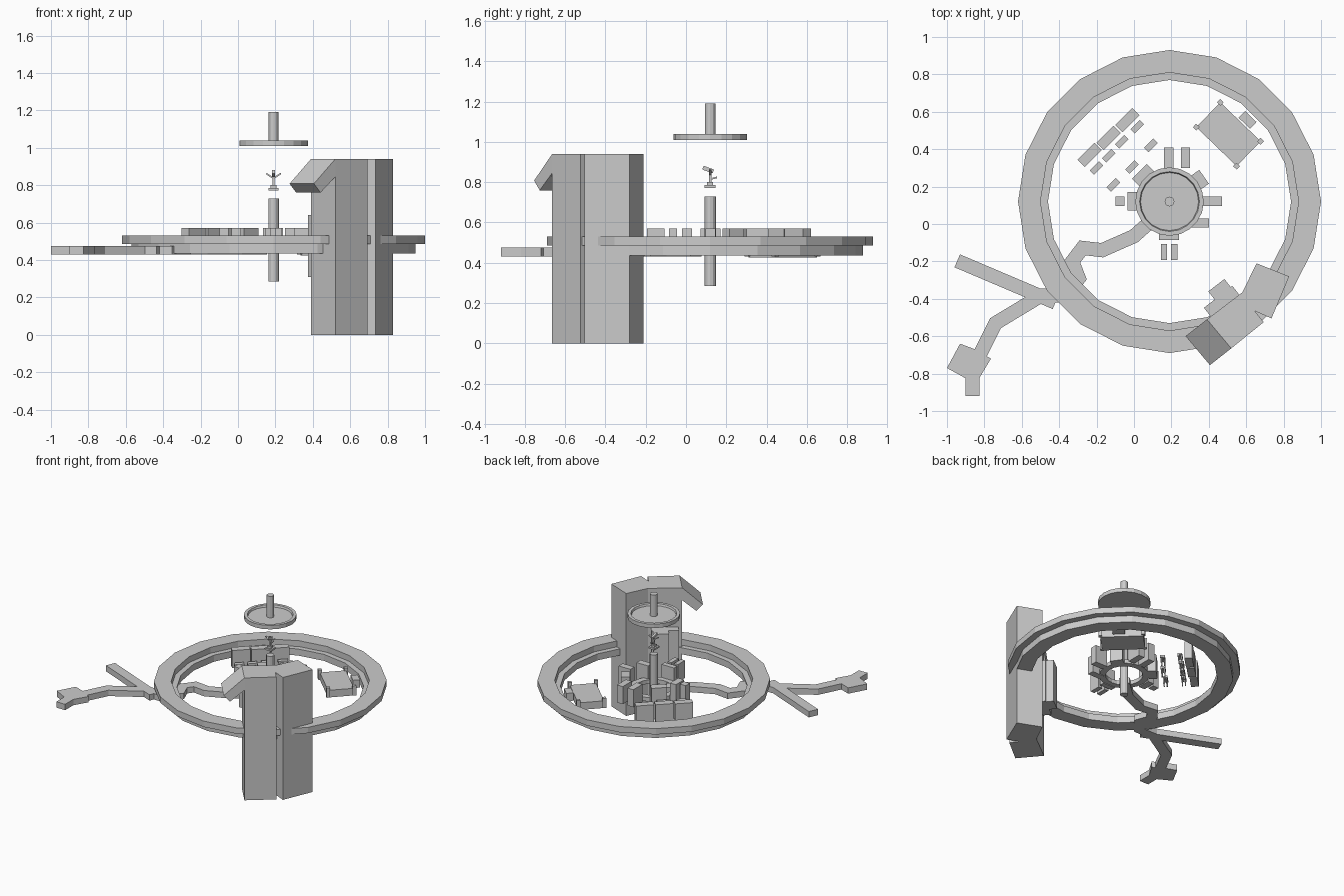
import bpy, bmesh, math
from mathutils import Vector, Matrix

if "Cube" in bpy.data.objects:
    bpy.data.objects.remove(bpy.data.objects["Cube"])

CX, CY = 0.19, 0.12          # centre of the ring and console


def finish(name, bm):
    bmesh.ops.recalc_face_normals(bm, faces=bm.faces)
    me = bpy.data.meshes.new(name)
    bm.to_mesh(me)
    bm.free()
    ob = bpy.data.objects.new(name, me)
    bpy.context.collection.objects.link(ob)
    return ob


def box(name, x, y, z0, z1, sx, sy, rot=0, tilt=0):
    bm = bmesh.new()
    bmesh.ops.create_cube(bm, size=1)
    bmesh.ops.scale(bm, vec=(sx, sy, z1 - z0), verts=bm.verts)
    ob = finish(name, bm)
    ob.location = (x, y, (z0 + z1) / 2)
    ob.rotation_euler = (math.radians(tilt), 0, math.radians(rot))
    return ob


def prism(name, pts, z0, z1):
    bm = bmesh.new()
    f = bm.faces.new([bm.verts.new((x, y, z0)) for x, y in pts])
    r = bmesh.ops.extrude_face_region(bm, geom=[f])
    bmesh.ops.translate(bm, vec=(0, 0, z1 - z0),
                        verts=[v for v in r['geom'] if isinstance(v, bmesh.types.BMVert)])
    return finish(name, bm)


def walkway(name, path, width, z0, z1):
    """Flat band of constant width with mitred corners."""
    p = [Vector(q) for q in path]
    left, right = [], []
    for i, q in enumerate(p):
        a = (q - p[i - 1]).normalized() if i else (p[1] - q).normalized()
        b = (p[i + 1] - q).normalized() if i < len(p) - 1 else a
        t = (a + b).normalized()
        n = Vector((-t.y, t.x)) * (width / 2 / max(t.dot(a), 0.5))
        left.append(q + n)
        right.append(q - n)
    return prism(name, [tuple(v) for v in left + right[::-1]], z0, z1)


def lathe(name, prof, n, closed):
    """Turn (radius, z) profile round the centre axis."""
    bm = bmesh.new()
    rings = []
    for i in range(n):
        a = 2 * math.pi * i / n
        rings.append([bm.verts.new((CX + r * math.cos(a), CY + r * math.sin(a), z)) for r, z in prof])
    m = len(prof)
    for i in range(n):
        A, B = rings[i], rings[(i + 1) % n]
        for j in range(m if closed else m - 1):
            k = (j + 1) % m
            bm.faces.new((A[j], B[j], B[k], A[k]))
    if not closed:
        bm.faces.new([r[0] for r in rings])
        bm.faces.new([r[-1] for r in rings])
    return finish(name, bm)


# Large stepped ring
lathe("outer_ring", [(0.65, 0.435), (0.76, 0.435), (0.76, 0.485), (0.81, 0.485),
                     (0.81, 0.53), (0.69, 0.53), (0.69, 0.485), (0.65, 0.485)], 20, True)

# Overhead dish with rim and stem
lathe("ceiling_dish", [(0.183, 1.01), (0.183, 1.04), (0.16, 1.04), (0.155, 1.025)], 20, False)
lathe("ceiling_stem", [(0.026, 1.02), (0.026, 1.19)], 12, False)

# Central column and round desk
lathe("central_column", [(0.028, 0.285), (0.028, 0.73)], 12, False)
lathe("round_desk", [(0.13, 0.44), (0.175, 0.44), (0.175, 0.47), (0.13, 0.47)], 20, True)

# Figurine floating over the column
box("figurine_base", CX, CY, 0.772, 0.785, 0.055, 0.055)
box("figurine_block", CX, CY, 0.785, 0.80, 0.03, 0.03)
box("figurine_leg", CX, CY, 0.80, 0.84, 0.012, 0.012)
box("figurine_foot", CX, CY + 0.015, 0.815, 0.823, 0.012, 0.04, tilt=15)
box("figurine_body", CX, CY - 0.01, 0.853, 0.873, 0.016, 0.055, tilt=-20)
for s in (-1, 1):
    arm = box("figurine_arm", CX + s * 0.022, CY, 0.847, 0.855, 0.042, 0.012)
    arm.rotation_euler = (0, -s * 0.6, 0)

# Consoles around the column: x, y, size x, size y, rotation
for x, y, sx, sy, r in [(0.185, 0.355, 0.05, 0.11, 0), (0.275, 0.355, 0.05, 0.11, 0),
                        (0.35, 0.235, 0.06, 0.09, 35), (0.42, 0.122, 0.10, 0.05, 0),
                        (0.35, 0.005, 0.10, 0.05, 0), (0.187, -0.065, 0.105, 0.04, 0),
                        (0.16, -0.15, 0.033, 0.085, 0), (0.215, -0.15, 0.033, 0.085, 0),
                        (-0.075, 0.122, 0.05, 0.05, 0), (-0.01, 0.122, 0.05, 0.10, 0),
                        (0.05, 0.26, 0.11, 0.06, 45)]:
    box("console_block", x, y, 0.435, 0.57, sx, sy, r)

# Row of tall cabinets
for x, y in [(-0.237, 0.37), (-0.135, 0.46), (-0.035, 0.555)]:
    box("cabinet", x, y, 0.435, 0.57, 0.128, 0.055, 45)

# Small stools in two rows
for x, y in [(-0.20, 0.30), (-0.135, 0.365), (-0.065, 0.44), (0.017, 0.52),
             (0.09, 0.42), (-0.01, 0.305), (-0.11, 0.21)]:
    box("stool_seat", x, y, 0.475, 0.49, 0.07, 0.033, 45)
    for u in (-0.025, 0.025):
        for v in (-0.01, 0.01):
            c = math.sqrt(0.5)
            box("stool_leg", x + c * (u - v), y + c * (u + v), 0.437, 0.476, 0.01, 0.008, 45)

# Low platform with corner posts and a seat
m = Matrix.Rotation(math.radians(-44), 2)
box("platform", 0.505, 0.48, 0.425, 0.48, 0.30, 0.185, -44)
for u in (-0.15, 0.15):
    for v in (-0.0925, 0.0925):
        o = m @ Vector((u, v))
        box("platform_post", 0.505 + o.x, 0.48 + o.y, 0.43, 0.505, 0.026, 0.026, -44)
box("platform_seat", 0.607, 0.557, 0.44, 0.50, 0.085, 0.05, -44)

# Winding walkway with two branches and a landing
walkway("walkway_main", [(0.13, 0.05), (0.0, -0.065), (-0.17, -0.14), (-0.275, -0.128), (-0.33, -0.2),
                         (-0.295, -0.29), (-0.37, -0.383), (-0.55, -0.383)], 0.075, 0.43, 0.475)
walkway("walkway_branch", [(-0.42, -0.42), (-0.945, -0.197)], 0.075, 0.43, 0.475)
walkway("walkway_bend", [(-0.50, -0.385), (-0.74, -0.53), (-0.825, -0.70)], 0.075, 0.43, 0.475)
prism("walkway_landing", [(-0.93, -0.64), (-1.0, -0.77), (-0.90, -0.825), (-0.90, -0.92), (-0.825, -0.92),
                          (-0.825, -0.82), (-0.765, -0.72), (-0.85, -0.67)], 0.43, 0.475)

# Tall wall in two angled parts with a notch
prism("tall_wall", [(0.39, -0.51), (0.52, -0.665), (0.693, -0.525), (0.645, -0.465), (0.735, -0.505),
                    (0.83, -0.28), (0.655, -0.21), (0.58, -0.365)], 0, 0.94)

# Sloping hood on the wall's end
bm = bmesh.new()
n = Vector((-0.787, -0.617))
sides = []
for px, py in ((0.39, -0.51), (0.52, -0.665)):
    sides.append([bm.verts.new((px + n.x * u, py + n.y * u, z)) for u, z in
                  [(0, 0.94), (0.145, 0.808), (0.10, 0.76), (0, 0.845)]])
bm.faces.new(sides[0])
bm.faces.new(sides[1][::-1])
for i in range(4):
    j = (i + 1) % 4
    bm.faces.new((sides[0][i], sides[0][j], sides[1][j], sides[1][i]))
finish("wall_hood", bm)

# Panels on the inner face of the wall
d, w = Vector((0.79, 0.61)), Vector((-0.61, 0.79))
for name, a, b, depth in [("wall_panel", -0.094, 0.098, 0.06), ("wall_screen", -0.022, 0.087, 0.115)]:
    c = Vector((0.485, -0.438)) + d * (a + b) / 2 + w * (depth - 0.02) / 2
    box(name, c.x, c.y, 0.31, 0.64, b - a, depth + 0.02, 37.7)
